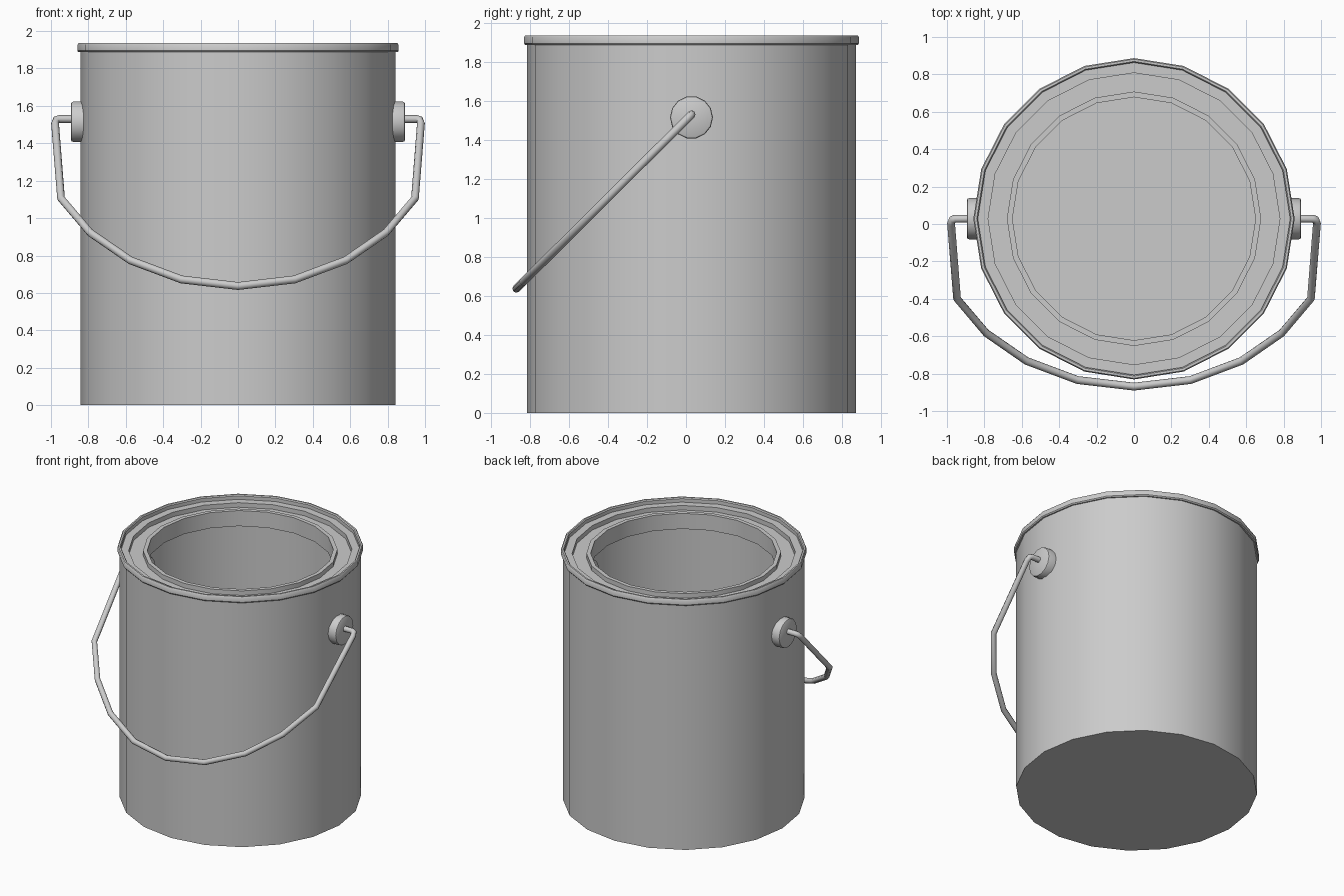
import bpy, bmesh, math
from mathutils import Matrix

if "Cube" in bpy.data.objects:
    bpy.data.objects.remove(bpy.data.objects["Cube"])

CY = 0.028  # can axis sits slightly behind the origin


def finish(obj, angle=35):
    bpy.ops.object.select_all(action='DESELECT')
    obj.select_set(True)
    bpy.context.view_layer.objects.active = obj
    bpy.ops.object.shade_smooth_by_angle(angle=math.radians(angle))


def lathe(name, profile, sides, matrix):
    """Revolve an (r, z) profile about z; r = 0 makes a pole."""
    bm = bmesh.new()
    rings = []
    for r, z in profile:
        if r == 0:
            rings.append([bm.verts.new((0, 0, z))] * sides)
        else:
            rings.append([bm.verts.new((r * math.sin(2 * math.pi * i / sides),
                                        r * math.cos(2 * math.pi * i / sides), z))
                          for i in range(sides)])
    for a, b in zip(rings, rings[1:]):
        for i in range(sides):
            j = (i + 1) % sides
            bm.faces.new(list(dict.fromkeys((a[i], a[j], b[j], b[i]))))
    bmesh.ops.transform(bm, matrix=matrix, verts=bm.verts)
    bmesh.ops.recalc_face_normals(bm, faces=bm.faces)
    mesh = bpy.data.meshes.new(name)
    bm.to_mesh(mesh)
    bm.free()
    obj = bpy.data.objects.new(name, mesh)
    bpy.context.collection.objects.link(obj)
    finish(obj)
    return obj


# Can: outer wall, rolled rim, lid groove, inner lip, hollow inside
can_profile = [
    (0, 0), (0.843, 0), (0.843, 1.887),
    (0.853, 1.887), (0.859, 1.895), (0.859, 1.926), (0.853, 1.935),
    (0.841, 1.935), (0.835, 1.927), (0.835, 1.9),
    (0.78, 1.9), (0.78, 1.865), (0.68, 1.865), (0.68, 1.9),
    (0.65, 1.9), (0.65, 1.78), (0.825, 1.78), (0.825, 0.02), (0, 0.02),
]
lathe("can", can_profile, 20, Matrix.Translation((0, CY, 0)))

# Handle ears: rounded discs on both sides
ear_profile = [(0, 0.80), (0.11, 0.80), (0.11, 0.882), (0.107, 0.889),
               (0.10, 0.893), (0, 0.893)]
for side, label in ((1, "right"), (-1, "left")):
    m = Matrix.Translation((0, CY, 1.515)) @ Matrix.Rotation(side * math.pi / 2, 4, 'Y')
    lathe("ear_" + label, ear_profile, 14, m)

# Wire handle: half path (x, z) hanging in a 45 degree plane, mirrored
half = [(0.86, 1.53), (0.955, 1.53), (0.972, 1.525), (0.978, 1.505),
        (0.946, 1.105), (0.79, 0.922), (0.575, 0.774), (0.302, 0.672)]
path = half + [(0, 0.637)] + [(-x, z) for x, z in reversed(half)]
curve = bpy.data.curves.new("wire_handle", 'CURVE')
curve.dimensions = '3D'
curve.bevel_depth = 0.021
curve.bevel_resolution = 2
curve.use_fill_caps = True
spline = curve.splines.new('POLY')
spline.points.add(len(path) - 1)
for p, (x, z) in zip(spline.points, path):
    p.co = (x, CY - (1.53 - z) * 1.005, z, 1)
handle = bpy.data.objects.new("wire_handle", curve)
bpy.context.collection.objects.link(handle)
bpy.ops.object.select_all(action='DESELECT')
handle.select_set(True)
bpy.context.view_layer.objects.active = handle
bpy.ops.object.convert(target='MESH')
finish(bpy.context.view_layer.objects.active, 50)
